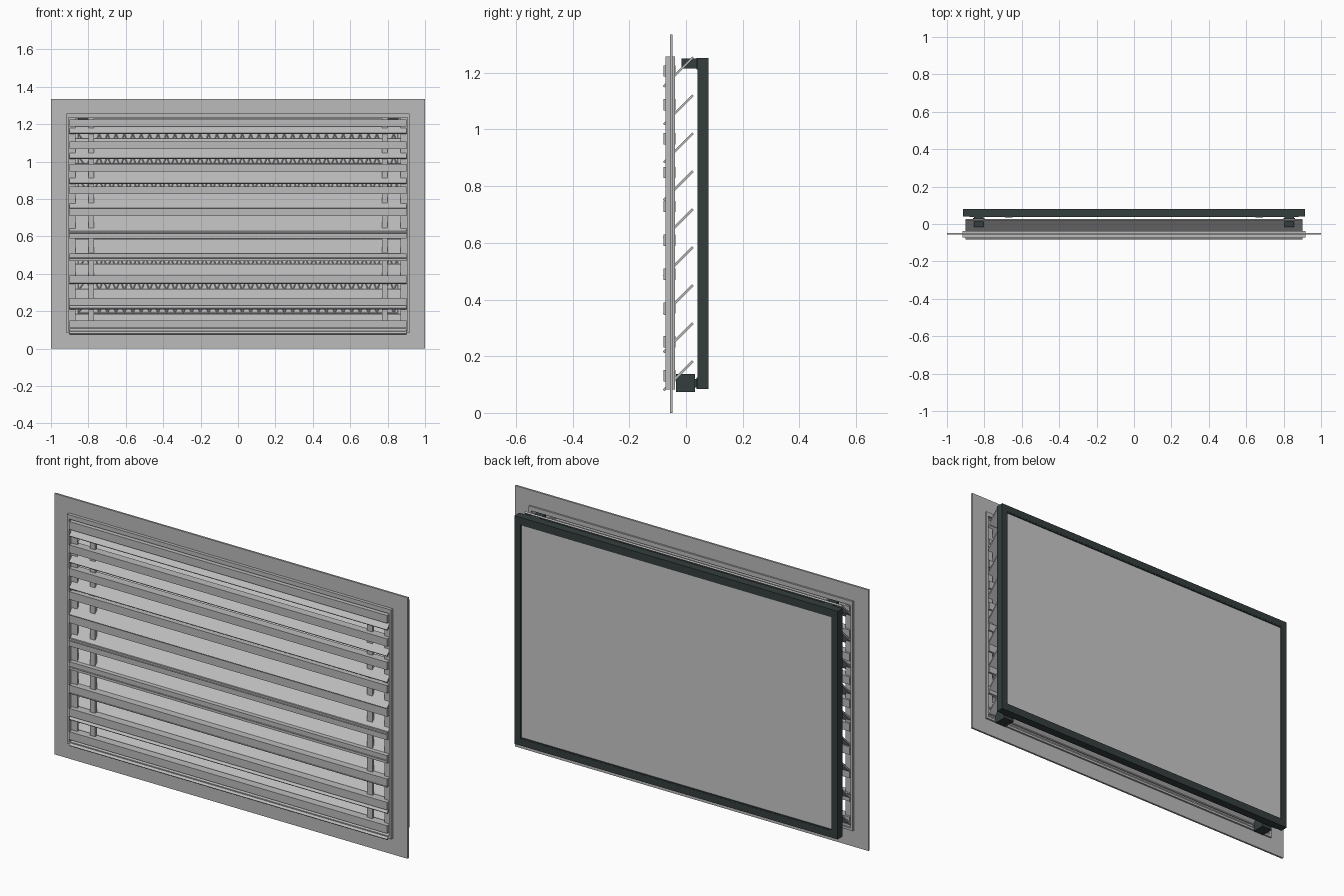
import bpy, bmesh
from mathutils import Matrix, Vector
from math import radians

cube = bpy.data.objects.get("Cube")
if cube:
    bpy.data.objects.remove(cube)


def material(name, rgb):
    m = bpy.data.materials.new(name)
    m.use_nodes = True
    m.diffuse_color = (*rgb, 1)
    m.node_tree.nodes["Principled BSDF"].inputs["Base Color"].default_value = (*rgb, 1)
    return m


GREY = material("satin grey", (0.50, 0.50, 0.50))
PALE = material("filter grey", (0.58, 0.58, 0.58))
DARK = material("charcoal", (0.035, 0.048, 0.048))


def add_box(bm, x, y, z):
    lo, hi = Vector((x[0], y[0], z[0])), Vector((x[1], y[1], z[1]))
    mat = Matrix.Translation((lo + hi) / 2) @ Matrix.Diagonal((*(hi - lo), 1))
    bmesh.ops.create_cube(bm, size=1, matrix=mat)


def finish(name, bm, mat):
    me = bpy.data.meshes.new(name)
    bm.to_mesh(me)
    bm.free()
    me.materials.append(mat)
    ob = bpy.data.objects.new(name, me)
    bpy.context.collection.objects.link(ob)
    return ob


def box(name, x, y, z, mat, mirror=False):
    bm = bmesh.new()
    add_box(bm, x, y, z)
    if mirror:
        add_box(bm, (-x[1], -x[0]), y, z)
    return finish(name, bm, mat)


def ring(name, hx, z, inner_hx, inner_z, y, mat):
    """Rectangular picture-frame shape, extruded along y."""
    bm = bmesh.new()

    def loop(w, zz):
        return [bm.verts.new((a * w, y[0], b))
                for a, b in ((-1, zz[0]), (1, zz[0]), (1, zz[1]), (-1, zz[1]))]
    o, i = loop(hx, z), loop(inner_hx, inner_z)
    for k in range(4):
        n = (k + 1) % 4
        bm.faces.new((o[k], o[n], i[n], i[k]))
    ext = bmesh.ops.extrude_face_region(bm, geom=bm.faces[:])
    verts = [v for v in ext["geom"] if isinstance(v, bmesh.types.BMVert)]
    bmesh.ops.translate(bm, verts=verts, vec=(0, y[1] - y[0], 0))
    bmesh.ops.recalc_face_normals(bm, faces=bm.faces)
    return finish(name, bm, mat)


# Wall flange and raised collar
ring("wall_flange", 1.0, (0, 1.335), 0.87, (0.11, 1.23), (-0.057, -0.047), GREY)
ring("collar", 0.917, (0.083, 1.257), 0.905, (0.095, 1.235), (-0.073, -0.038), GREY)

# Tilted louvre blades
for k in range(9):
    bm = bmesh.new()
    pose = (Matrix.Translation((0, -0.0275, 0.131 + 0.134 * k))
            @ Matrix.Rotation(radians(45), 4, "X")
            @ Matrix.Diagonal((1.80, 0.146, 0.008, 1)))
    bmesh.ops.create_cube(bm, size=1, matrix=pose)
    finish(f"louvre_blade_{k + 1}", bm, GREY)

# Straight front bars and the posts behind them
for k in range(10):
    z = 0.131 + 0.1195 * k
    box(f"front_bar_{k + 1}", (-0.9, 0.9), (-0.08, -0.037), (z - 0.02, z + 0.02), GREY)
box("post", (0.77, 0.80), (-0.056, -0.042), (0.10, 1.23), GREY, True)

# Filter frame with thicker rails
ring("filter_frame", 0.915, (0.085, 1.252), 0.88, (0.12, 1.217), (0.04, 0.08), DARK)
for name, z in (("bottom_rail", (0.085, 0.125)), ("top_rail", (1.212, 1.252))):
    box(name, (-0.88, 0.88), (0.037, 0.079), z, DARK)
box("filter_panel", (-0.882, 0.882), (0.046, 0.074), (0.118, 1.219), PALE)

# Triangulated mesh on the front of the filter
bm = bmesh.new()
rows, cols, x0, z0 = 18, 38, 0.855, 0.13
dx, dz = 2 * x0 / cols, 1.08 / rows
for r in range(rows + 1):
    for c in range(cols + 1):
        shift = dx / 2 if r % 2 and 0 < c < cols else 0
        bm.verts.new((-x0 + c * dx + shift, 0.044, z0 + r * dz))
bm.verts.ensure_lookup_table()
for r in range(rows):
    for c in range(cols):
        a = r * (cols + 1) + c
        p, q, s, t = (bm.verts[i] for i in (a, a + 1, a + cols + 2, a + cols + 1))
        tris = ((p, q, t), (q, s, t)) if r % 2 == 0 else ((p, q, s), (p, s, t))
        for tri in tris:
            bm.faces.new(tri)
mesh = finish("filter_mesh", bm, PALE)
wire = mesh.modifiers.new("wires", "WIREFRAME")
wire.thickness = 0.006

# Mounting clips, support blocks and small feet
box("top_clip", (0.805, 0.855), (-0.016, 0.04), (1.215, 1.25), DARK, True)
box("support_block", (0.80, 0.86), (-0.035, 0.031), (0.073, 0.138), DARK, True)
box("support_pin", (0.815, 0.845), (0.03, 0.042), (0.09, 0.12), DARK, True)
box("frame_foot", (0.65, 0.69), (0.034, 0.045), (1.215, 1.245), DARK, True)
